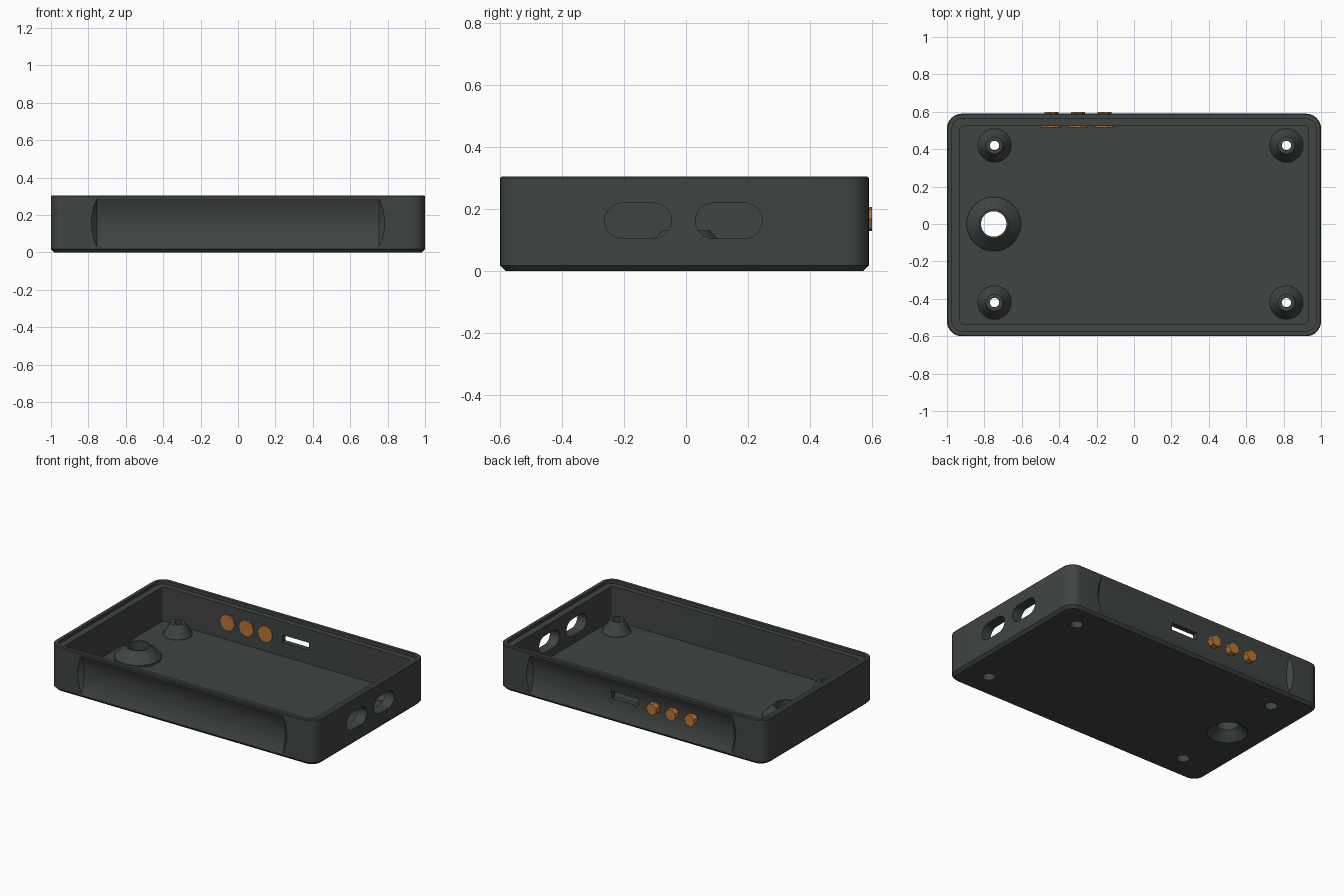
import bpy, bmesh, math
from mathutils import Matrix

if "Cube" in bpy.data.objects:
    bpy.data.objects.remove(bpy.data.objects["Cube"])

CY = -0.005          # middle of the case along y
FLOOR, TOP = 0.05, 0.305
BTN_Z = 0.168


def material(name, rgb):
    m = bpy.data.materials.new(name)
    m.diffuse_color = (*rgb, 1)
    m.use_nodes = True
    m.node_tree.nodes["Principled BSDF"].inputs["Base Color"].default_value = m.diffuse_color
    return m


GREY = material("dark grey plastic", (0.050, 0.058, 0.056))
COPPER = material("copper orange", (0.479, 0.180, 0.040))


def make(name, bm, mat=GREY):
    bmesh.ops.recalc_face_normals(bm, faces=bm.faces)
    me = bpy.data.meshes.new(name)
    bm.to_mesh(me)
    bm.free()
    me.materials.append(mat)
    ob = bpy.data.objects.new(name, me)
    bpy.context.collection.objects.link(ob)
    return ob


def loft(rings):
    """Skin a stack of equal-length point rings and cap both ends."""
    bm = bmesh.new()
    rows = [[bm.verts.new(p) for p in ring] for ring in rings]
    n = len(rows[0])
    for a, b in zip(rows, rows[1:]):
        for i in range(n):
            j = (i + 1) % n
            bm.faces.new((a[i], a[j], b[j], b[i]))
    bm.faces.new(rows[0][::-1])
    bm.faces.new(rows[-1])
    return bm


def rounded(hx, hy, r, z, steps=8):
    pts = []
    for k, (sx, sy) in enumerate([(1, 1), (-1, 1), (-1, -1), (1, -1)]):
        for i in range(steps + 1):
            a = math.pi / 2 * (k + i / steps)
            pts.append((sx * (hx - r) + r * math.cos(a),
                        CY + sy * (hy - r) + r * math.sin(a), z))
    return pts


def lathe(profile, n, matrix):
    """Revolve (radius, height) pairs round the z axis, then place the result."""
    bm = loft([[(r * math.cos(2 * math.pi * i / n), r * math.sin(2 * math.pi * i / n), h)
                for i in range(n)] for r, h in profile])
    bm.transform(matrix)
    return bm


def boolean(target, tool, operation):
    mod = target.modifiers.new("bool", 'BOOLEAN')
    mod.operation, mod.solver, mod.object = operation, 'EXACT', tool
    bpy.context.view_layer.objects.active = target
    bpy.ops.object.modifier_apply(modifier=mod.name)
    bpy.data.objects.remove(tool)


# open tray: chamfered foot, outer wall, lip step, cavity and floor
case = make("case", loft([
    rounded(0.982, 0.577, 0.065, 0),
    rounded(1.0, 0.595, 0.08, 0.018),
    rounded(1.0, 0.595, 0.08, TOP - 0.005),
    rounded(0.995, 0.590, 0.075, TOP),
    rounded(0.973, 0.568, 0.055, TOP),
    rounded(0.973, 0.568, 0.055, TOP - 0.022),
    rounded(0.930, 0.530, 0.020, TOP - 0.022),
    rounded(0.930, 0.530, 0.020, FLOOR)]))

# screw posts and the large boss
posts = [(x, y) for x in (-0.746, 0.815) for y in (-0.42, 0.42)]
for x, y in posts:
    boolean(case, make("post", lathe(
        [(0.09, 0.03), (0.09, 0.055), (0.045, 0.13)], 24,
        Matrix.Translation((x, y, 0)))), 'UNION')
    boolean(case, make("post_hole", lathe(
        [(0.04, -0.05), (0.04, 0.075), (0.025, 0.09), (0.025, 0.3)], 16,
        Matrix.Translation((x, y, 0)))), 'DIFFERENCE')
boss_at = Matrix.Translation((-0.75, 0, 0))
boolean(case, make("boss", lathe(
    [(0.145, 0.03), (0.145, 0.062), (0.078, 0.13)], 40, boss_at)), 'UNION')
boolean(case, make("boss_hole", lathe(
    [(0.146, -0.02), (0.126, 0), (0.068, 0.058), (0.068, 0.3)], 40, boss_at)), 'DIFFERENCE')

# long concave grips on front and back, with conical ends
R, DEPTH, HALF = 0.297, 0.03, 0.754
for side in (-1, 1):
    axis_y = CY + side * (0.595 + R - DEPTH)
    place = Matrix.Translation((0, axis_y, 0.158)) @ Matrix.Rotation(math.pi / 2, 4, 'Y')
    boolean(case, make("grip", lathe(
        [(0.1, -HALF - R + 0.1), (R, -HALF), (R, HALF), (0.1, HALF + R - 0.1)],
        128, place)), 'DIFFERENCE')

# two oval ports in the right wall
for y0 in (-0.155, 0.138):
    r, half = 0.057, 0.051
    ring = []
    for i in range(34):
        s = 1 if i < 17 else -1
        a = math.pi * (i if i < 17 else i - 1) / 16 - math.pi / 2
        ring.append((y0 + s * half + r * math.cos(a), 0.162 + r * math.sin(a)))
    boolean(case, make("port", loft([[(x, y, z) for y, z in ring] for x in (0.88, 1.1)])),
            'DIFFERENCE')

# card slot in the back wall
bm = bmesh.new()
bmesh.ops.create_cube(bm, size=1, matrix=Matrix.Translation((0.065, 0.58, BTN_Z))
                      @ Matrix.Diagonal((0.2, 0.2, 0.05, 1)))
boolean(case, make("slot", bm), 'DIFFERENCE')

bpy.ops.object.select_all(action='DESELECT')
case.select_set(True)
bpy.context.view_layer.objects.active = case
bpy.ops.object.shade_smooth_by_angle(angle=math.radians(30))

# push buttons: faceted peg through the wall with a flange inside
turn = Matrix.Rotation(-math.pi / 2, 4, 'X')
for i, x in enumerate((-0.444, -0.302, -0.16)):
    at = Matrix.Translation((x, 0, BTN_Z)) @ turn
    make(f"button_peg_{i + 1}", lathe([(0.0395, 0.522), (0.0395, 0.6)], 7, at), COPPER)
    make(f"button_flange_{i + 1}", lathe([(0.056, 0.517), (0.056, 0.53)], 10, at), COPPER)
